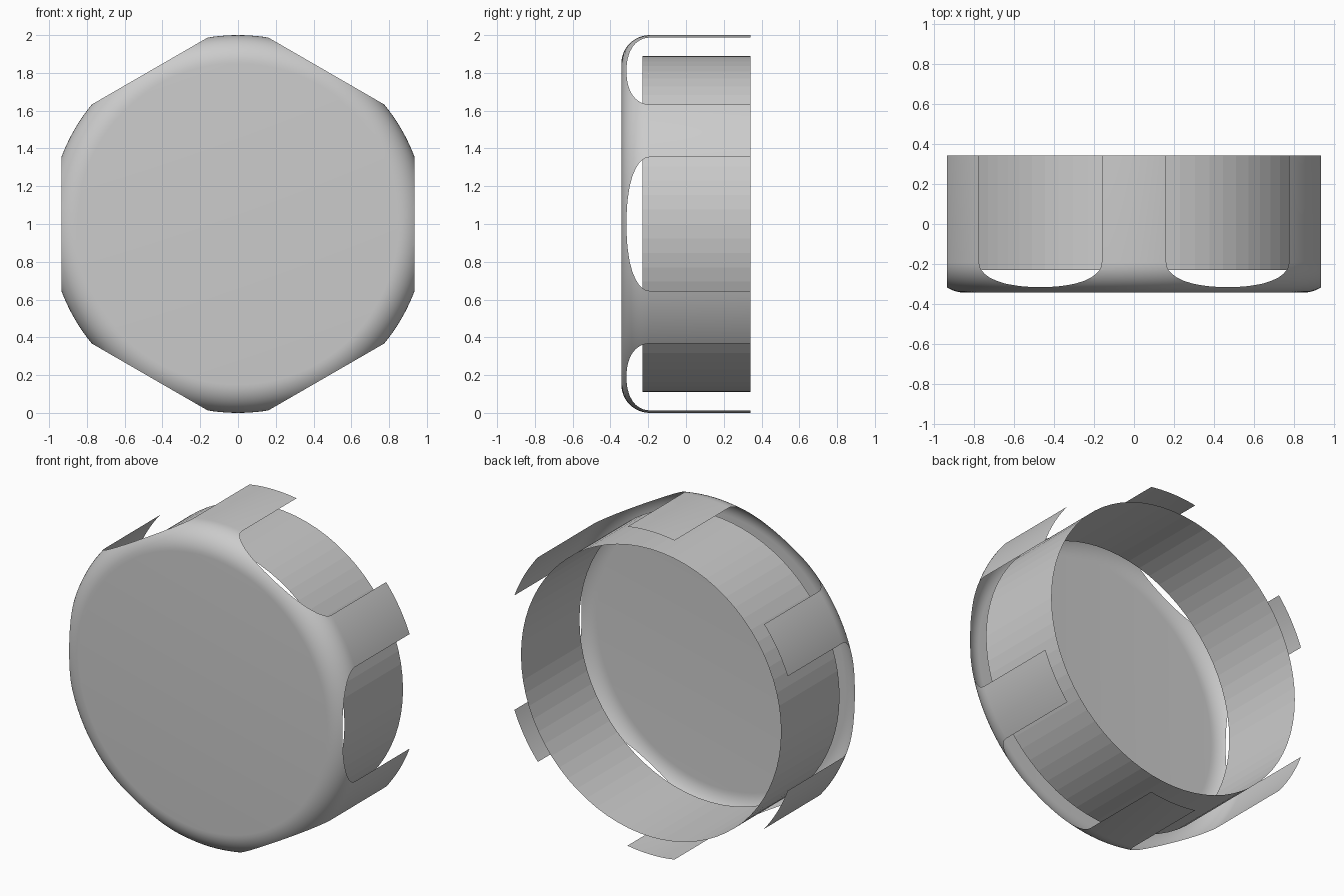
import bpy, bmesh, math
from mathutils import Vector

if "Cube" in bpy.data.objects:
    bpy.data.objects.remove(bpy.data.objects["Cube"])

grey = bpy.data.materials.new("light grey")
grey.diffuse_color = (0.6, 0.6, 0.6, 1)
grey.use_nodes = True
grey.node_tree.nodes["Principled BSDF"].inputs["Base Color"].default_value = grey.diffuse_color

FRONT, BACK, MID = -0.342, 0.342, 1.0
RADIUS, FILLET, APOTHEM = 1.0, 0.15, 0.935


def revolve(bm, profile, steps):
    """Spin a list of (radius, y) points around the y axis through z = MID."""
    verts = [bm.verts.new((r, y, MID)) for r, y in profile]
    edges = [bm.edges.new(pair) for pair in zip(verts, verts[1:])]
    bmesh.ops.spin(bm, geom=verts + edges, cent=(0, 0, MID), axis=(0, 1, 0),
                   angle=math.tau, steps=steps)
    bmesh.ops.remove_doubles(bm, verts=bm.verts[:], dist=1e-5)


def finish(bm, name):
    # Faces point away from the axis, or forward on the front disc
    for f in bm.faces:
        c = f.calc_center_median()
        if f.normal.dot(Vector((c.x, min(c.y, 0) - 0.1, c.z - MID))) < 0:
            f.normal_flip()
    mesh = bpy.data.meshes.new(name)
    bm.to_mesh(mesh)
    bm.free()
    mesh.materials.append(grey)
    obj = bpy.data.objects.new(name, mesh)
    bpy.context.collection.objects.link(obj)
    return obj


# Cap shell: flat front, rounded rim, straight skirt
bm = bmesh.new()
profile = [(0, FRONT)]
for i in range(13):
    a = math.radians(90 * i / 12)
    profile.append((RADIUS - FILLET + FILLET * math.sin(a),
                    FRONT + FILLET - FILLET * math.cos(a)))
profile.append((RADIUS, BACK))
revolve(bm, profile, 144)

# Six flat cuts open the skirt and leave six tabs
for i in range(6):
    a = math.radians(60 * i)
    n = Vector((math.cos(a), 0, math.sin(a)))
    bmesh.ops.bisect_plane(bm, geom=bm.verts[:] + bm.edges[:] + bm.faces[:],
                           plane_co=n * APOTHEM + Vector((0, 0, MID)),
                           plane_no=n, clear_outer=True)
bm.normal_update()
shell = finish(bm, "cap_shell")
bpy.context.view_layer.objects.active = shell
shell.select_set(True)
bpy.ops.object.shade_smooth_by_angle(angle=math.radians(30))

# Inner sleeve, a separate thin faceted ring
bm = bmesh.new()
revolve(bm, [(0.89, -0.23), (0.89, BACK)], 72)
bm.normal_update()
finish(bm, "inner_sleeve")
